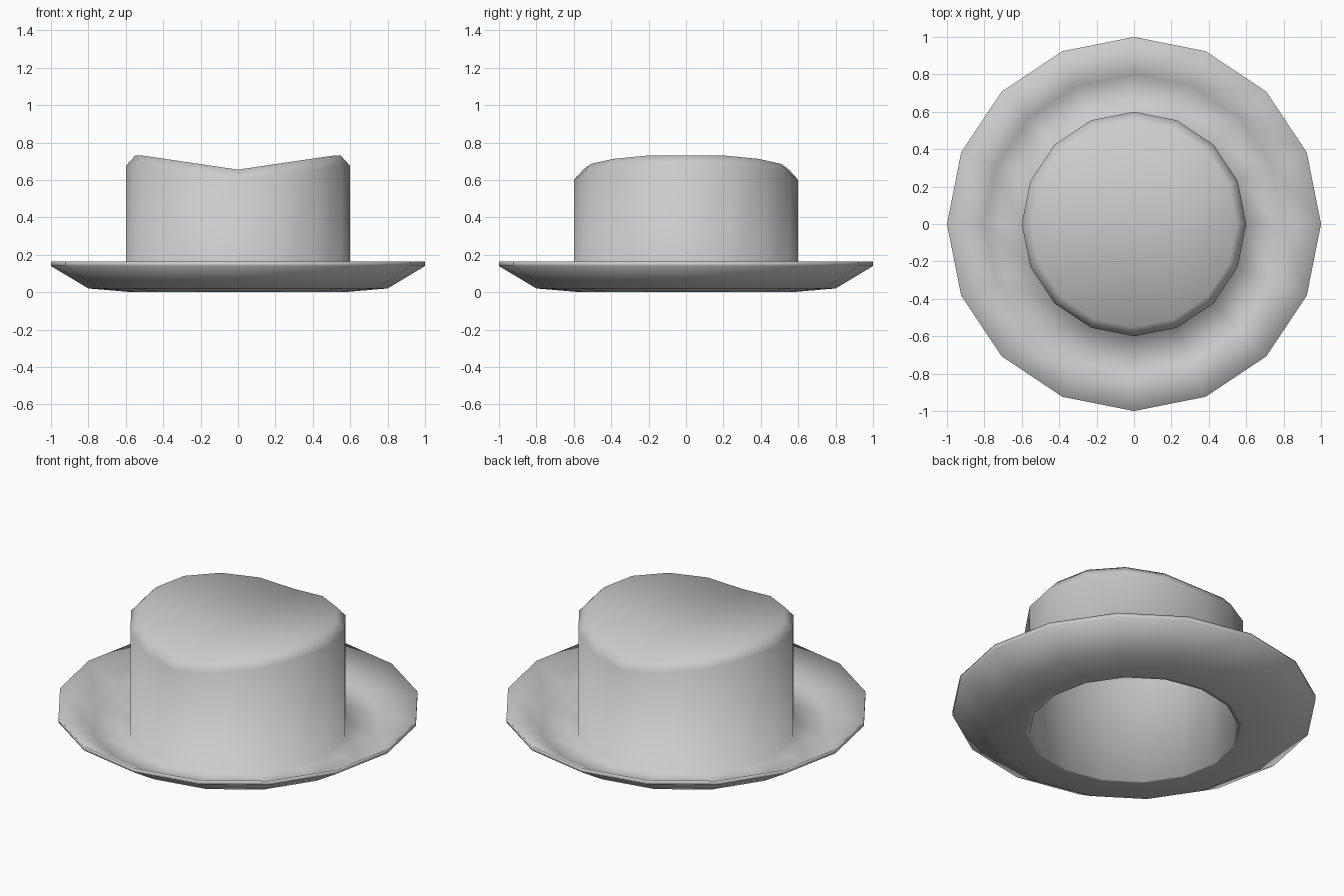
import bpy, bmesh
from math import cos, sin, pi

if "Cube" in bpy.data.objects:
    bpy.data.objects.remove(bpy.data.objects["Cube"])

N = 16
bm = bmesh.new()


def ring(r, z, dip=0.0):
    # 16-sided ring; dip raises the left and right sides to form the crown crease
    vs = []
    for i in range(N):
        a = 2 * pi * i / N
        vs.append(bm.verts.new((r * cos(a), r * sin(a),
                                z + dip * min(1, abs(cos(a)) / 0.92))))
    return vs


def cap(vs):
    # strips running front to back, so the crease follows x = 0
    h = N // 2
    for i in range(h):
        quad = [vs[i], vs[i + 1], vs[(N - i - 1) % N], vs[(N - i) % N]]
        bm.faces.new(list(dict.fromkeys(quad)))


# One closed felt shell: inside crown, under brim, rim, upper brim, outer crown
profile = [
    (0.53, 0.63, 0.075), (0.575, 0.585, 0.075), (0.575, 0.0, 0),
    (0.60, 0.003, 0), (0.80, 0.02, 0), (1.0, 0.14, 0),
    (1.0, 0.165, 0), (0.80, 0.045, 0), (0.60, 0.028, 0),
    (0.60, 0.60, 0.075), (0.55, 0.655, 0.075),
]
rings = [ring(*p) for p in profile]
for a, b in zip(rings, rings[1:]):
    for i in range(N):
        j = (i + 1) % N
        bm.faces.new((a[i], a[j], b[j], b[i]))
cap(rings[0])
cap(rings[-1])

bmesh.ops.recalc_face_normals(bm, faces=bm.faces)
for f in bm.faces:
    f.smooth = True
mesh = bpy.data.meshes.new("hat")
bm.to_mesh(mesh)
bm.free()
hat = bpy.data.objects.new("hat", mesh)
bpy.context.collection.objects.link(hat)
